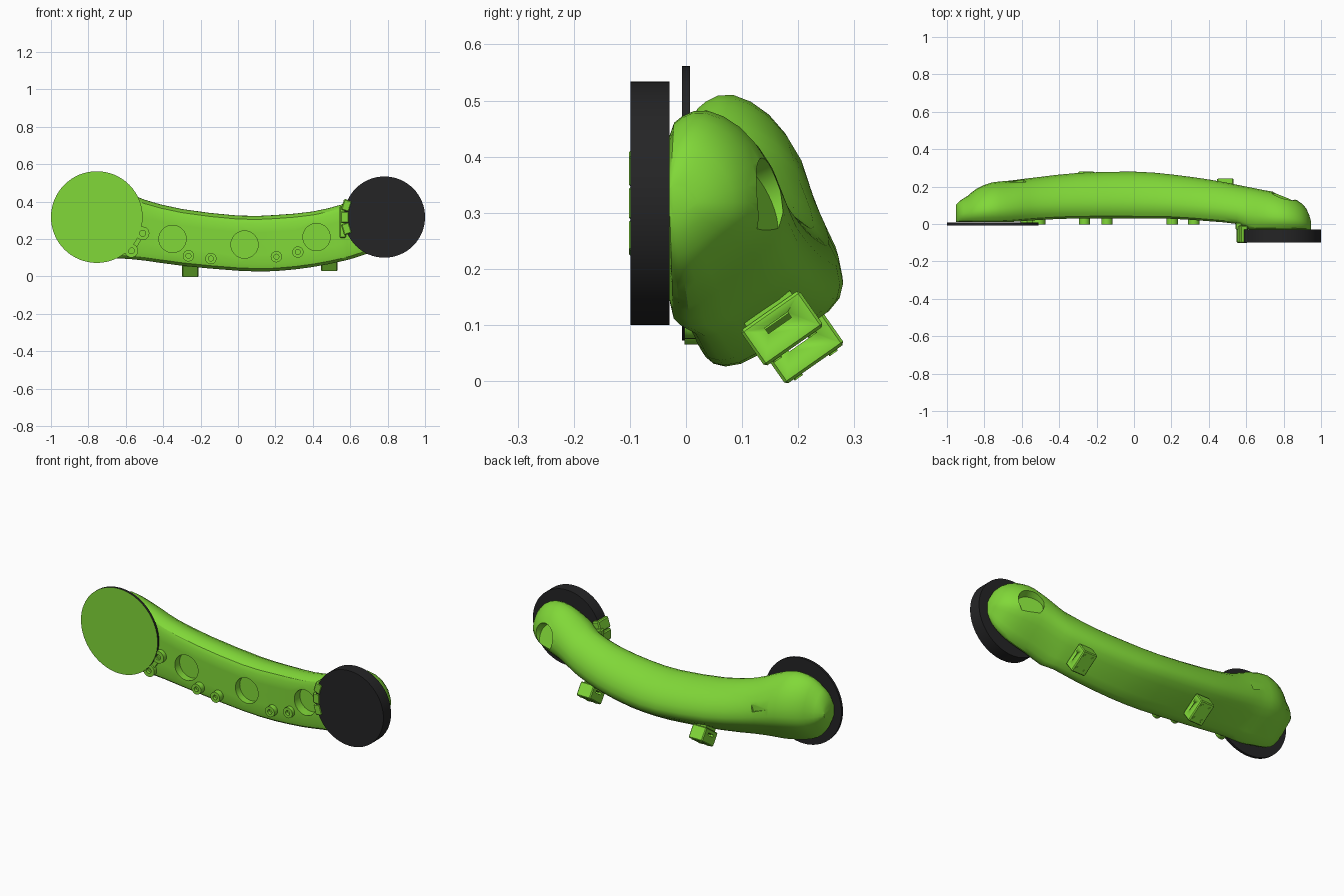
import bpy, bmesh, math
from mathutils import Vector, Matrix

if "Cube" in bpy.data.objects:
    bpy.data.objects.remove(bpy.data.objects["Cube"])


def material(name, color):
    m = bpy.data.materials.new(name)
    m.use_nodes = True
    m.diffuse_color = (*color, 1)
    m.node_tree.nodes["Principled BSDF"].inputs["Base Color"].default_value = (*color, 1)
    return m


GREEN = material("lime green", (0.22, 0.69, 0.04))
BLACK = material("soft black", (0.018, 0.018, 0.019))


def finish(name, bm, mat, angle=35):
    bmesh.ops.recalc_face_normals(bm, faces=bm.faces)
    mesh = bpy.data.meshes.new(name)
    bm.to_mesh(mesh)
    bm.free()
    mesh.materials.append(mat)
    ob = bpy.data.objects.new(name, mesh)
    bpy.context.collection.objects.link(ob)
    smooth(ob, angle)
    return ob


def activate(ob):
    bpy.ops.object.select_all(action="DESELECT")
    ob.select_set(True)
    bpy.context.view_layer.objects.active = ob


def smooth(ob, angle=35):
    activate(ob)
    bpy.ops.object.shade_smooth_by_angle(angle=math.radians(angle))


def cylinder(name, center, radius, depth, axis=(0, 1, 0), mat=GREEN, sides=32):
    bm = bmesh.new()
    turn = Vector(axis).to_track_quat("Z", "Y").to_matrix().to_4x4()
    bmesh.ops.create_cone(bm, cap_ends=True, segments=sides, radius1=radius, radius2=radius,
                          depth=depth, matrix=Matrix.Translation(center) @ turn)
    return finish(name, bm, mat)


def box(name, center, size, axis="X", angle=0, bevel=0, mat=GREEN):
    bm = bmesh.new()
    bmesh.ops.create_cube(bm, size=1, matrix=Matrix.Diagonal((*size, 1)))
    if bevel:
        bmesh.ops.bevel(bm, geom=bm.edges[:], offset=bevel, segments=1, affect="EDGES")
    bm.transform(Matrix.Translation(center) @ Matrix.Rotation(math.radians(angle), 4, axis))
    return finish(name, bm, mat, 20)


def cut(target, cutter):
    cutter.hide_render = True
    mod = target.modifiers.new("cut", "BOOLEAN")
    mod.operation, mod.solver, mod.object = "DIFFERENCE", "EXACT", cutter
    activate(target)
    bpy.ops.object.modifier_apply(modifier=mod.name)
    bpy.data.objects.remove(cutter)


def spline(points, steps, closed):
    # Catmull-Rom interpolation through points of any dimension
    n, out = len(points), []
    pick = (lambda i: points[i % n]) if closed else (lambda i: points[min(max(i, 0), n - 1)])
    for i in range(n if closed else n - 1):
        a, b, c, d = (pick(i + k) for k in (-1, 0, 1, 2))
        for s in range(steps):
            t = s / steps
            out.append([q + t / 2 * (r - p + t * (2 * p - 5 * q + 4 * r - e + t * (3 * (q - r) + e - p)))
                        for p, q, r, e in zip(a, b, c, d)])
    return out if closed else out + [list(points[-1])]


# Arm shell: one cross-section lofted along x (x, top, bottom, front, back)
section = [(0, .12), (.08, 0), (.28, 0), (.6, .15), (.9, .31), (1, .48), (.9, .72),
           (.65, .91), (.35, 1), (.12, .97), (0, .86), (0, .5)]
stations = [(-.953, .36, .28, .01, .10), (-.93, .42, .22, .01, .125), (-.89, .46, .17, .01, .15),
            (-.84, .495, .14, .01, .19), (-.76, .51, .12, .01, .222), (-.68, .49, .105, .01, .23),
            (-.6, .455, .1, .015, .24), (-.5, .41, .09, .022, .252), (-.3, .36, .062, .03, .273),
            (0, .325, .035, .03, .28), (.2, .328, .033, .028, .265), (.4, .347, .055, .015, .238),
            (.55, .383, .085, 0, .21), (.61, .41, .1, -.028, .198), (.7, .46, .13, -.03, .18),
            (.78, .482, .15, -.03, .165), (.86, .465, .18, -.03, .135), (.92, .415, .23, -.03, .085),
            (.945, .35, .29, -.03, .02)]
profile = spline(section, 2, True)
bm = bmesh.new()
rings = []
for x, top, bottom, front, back in spline(stations, 2, False):
    rings.append([bm.verts.new((x, front + max(u, 0) * (back - front), bottom + v * (top - bottom)))
                  for u, v in profile])
for a, b in zip(rings, rings[1:]):
    for i in range(len(a)):
        j = (i + 1) % len(a)
        bm.faces.new((a[i], a[j], b[j], b[i]))
bm.faces.new(rings[0])
bm.faces.new(rings[-1])
arm = finish("arm_shell", bm, GREEN)

# Round recesses on the front, a dimple on the left end and a notch on the right
for x, z in ((-.35, .2), (.035, .17), (.42, .21)):
    cut(arm, cylinder("recess_cutter", (x, .02, z), .073, .1))
cut(arm, cylinder("dimple_cutter", (.81, .165, .335), .07, .09, (.35, .85, .4)))
cut(arm, box("notch_cutter", (-.62, .255, .36), (.1, .06, .1), "Y", 20))
smooth(arm, 30)

# End discs: the thin one has a green front face
thin_disc = cylinder("thin_disc", (-.755, 0, .317), .245, .014, mat=BLACK, sides=64)
thin_disc.data.materials.append(GREEN)
for p in thin_disc.data.polygons:
    if p.normal.y < -.9:
        p.material_index = 1
cylinder("thick_disc", (.783, -.064, .317), .217, .07, mat=BLACK, sides=64)

# Ringed bosses along the lower front edge
bosses = [(-.265, .11, .03), (-.145, .095, .03), (.205, .105, .03), (.32, .13, .03),
          (-.57, .137, .036), (-.51, .23, .036)]
for i, (x, z, r) in enumerate(bosses):
    boss = cylinder(f"boss_{i + 1}", (x, .022, z), r, .05, sides=24)
    cut(boss, cylinder("bore_cutter", (x, 0, z), r * .45, .03, sides=16))
    smooth(boss)
box("boss_bridge", (-.545, .022, .183), (.035, .03, .1), "Y", 33)

# Retaining bracket wrapped around the thick disc
for i, a in enumerate((-17, 0, 17)):
    t = math.radians(180 + a)
    box(f"bracket_segment_{i + 1}", (.783 + .212 * math.cos(t), -.055, .317 - .212 * math.sin(t)),
        (.045, .094, .062), "Y", a, .006)
box("bracket_foot", (.56, -.012, .29), (.035, .04, .17), "Y", 0, .006)

# Slanted clips under the arm
tilt = math.radians(35)
along = Vector((0, math.cos(tilt), math.sin(tilt)))
up = Vector((0, -math.sin(tilt), math.cos(tilt)))
for side, x, y, z in (("left", .488, .171, .094), ("right", -.255, .208, .062)):
    c = Vector((x, y, z))
    box(f"{side}_clip_mount", c + up * .045, (.06, .1, .06), "X", 35)
    block = box(f"{side}_clip", c, (.088, .128, .078), "X", 35, .005)
    cut(block, box("slot_cutter", c + up * .012, (.2, .05, .012), "X", 35))
    for sx in (-.025, .025):
        for sy in (-.038, .038):
            cylinder(f"{side}_clip_screw", c - up * .039 + along * sy + Vector((sx, 0, 0)),
                     .009, .006, up, sides=12)
